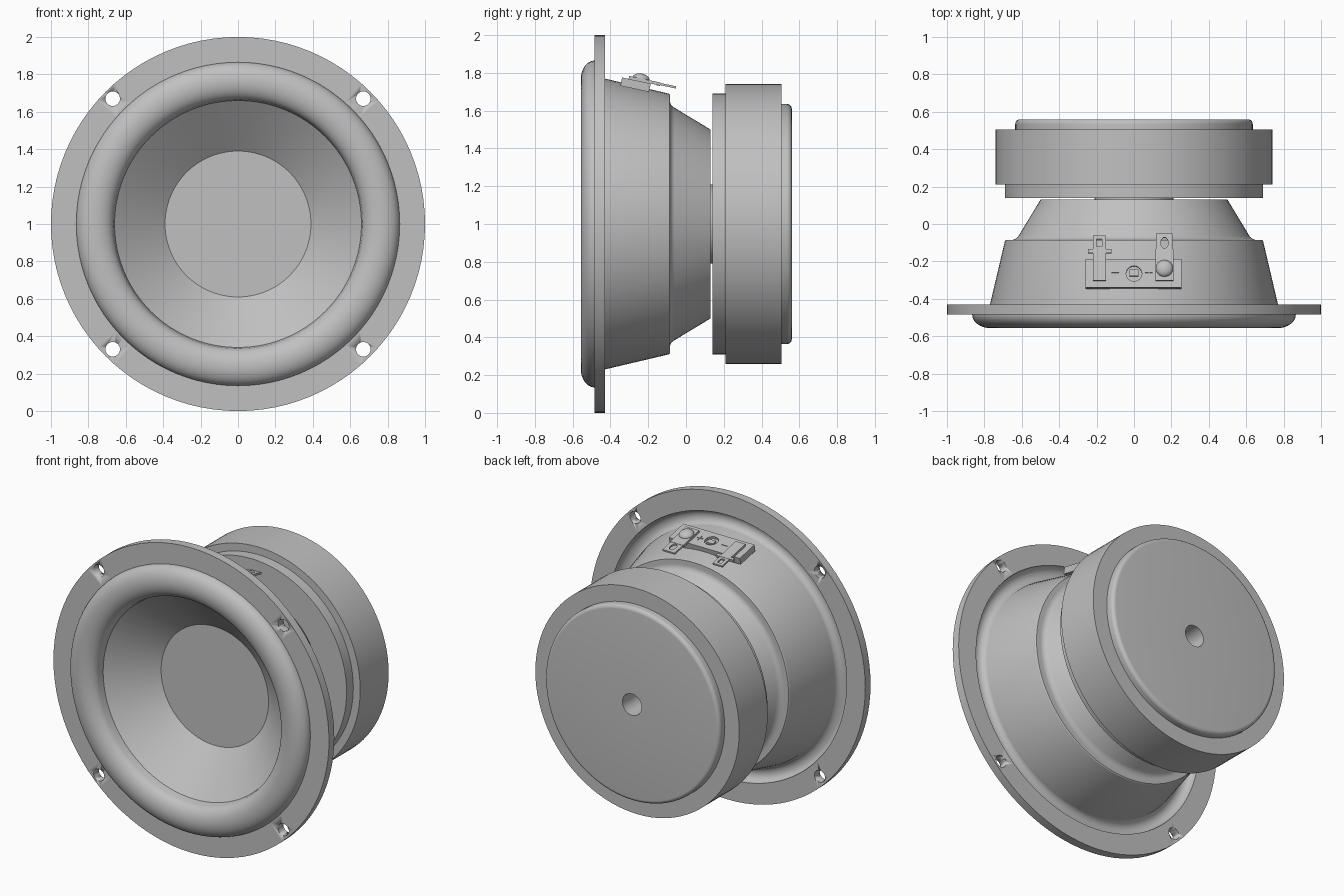
import bpy, bmesh, math
from mathutils import Matrix, Vector

if "Cube" in bpy.data.objects:
    bpy.data.objects.remove(bpy.data.objects["Cube"])

GREY = (0.53, 0.53, 0.53, 1)
mat = bpy.data.materials.new("plain grey")
mat.use_nodes = True
mat.diffuse_color = GREY
mat.node_tree.nodes["Principled BSDF"].inputs["Base Color"].default_value = GREY
SEG = 96


def finish(name, bm, smooth=True):
    bmesh.ops.remove_doubles(bm, verts=bm.verts, dist=1e-5)
    bmesh.ops.recalc_face_normals(bm, faces=bm.faces)
    me = bpy.data.meshes.new(name)
    bm.to_mesh(me)
    bm.free()
    me.materials.append(mat)
    ob = bpy.data.objects.new(name, me)
    bpy.context.collection.objects.link(ob)
    if smooth:
        select(ob)
        bpy.ops.object.shade_smooth_by_angle(angle=math.radians(28))
    return ob


def select(ob):
    bpy.ops.object.select_all(action='DESELECT')
    ob.select_set(True)
    bpy.context.view_layer.objects.active = ob


def lathe(name, profile, closed=False):
    """Spin (radius, y) points about the speaker axis."""
    bm = bmesh.new()
    vs = [bm.verts.new((r, y, 1)) for r, y in profile]
    pairs = list(zip(vs, vs[1:])) + ([(vs[-1], vs[0])] if closed else [])
    edges = [bm.edges.new(p) for p in pairs]
    bmesh.ops.spin(bm, geom=vs + edges, cent=(0, 0, 1), axis=(0, 1, 0),
                   angle=math.tau, steps=SEG)
    return finish(name, bm)


def arc(cr, cy, a, b, start, end, n):
    """Elliptical arc in (radius, y), angles in degrees."""
    pts = []
    for i in range(n + 1):
        t = math.radians(start + (end - start) * i / n)
        pts.append((cr + a * math.cos(t), cy + b * math.sin(t)))
    return pts


def cut(target, cutters):
    for c in cutters:
        c.hide_render = True
        mod = target.modifiers.new("cut", 'BOOLEAN')
        mod.operation = 'DIFFERENCE'
        mod.object = c
        select(target)
        bpy.ops.object.modifier_apply(modifier=mod.name)
        bpy.data.objects.remove(c)


def cylinder(name, matrix, r, depth, r2=None, seg=32):
    bm = bmesh.new()
    bmesh.ops.create_cone(bm, cap_ends=True, segments=seg, radius1=r,
                          radius2=r if r2 is None else r2, depth=depth, matrix=matrix)
    return finish(name, bm)


# Mounting flange with four screw holes
flange = lathe("mounting_flange", [(1, -.485), (1, -.43), (.865, -.43), (.865, -.485)], True)
cut(flange, [cylinder("hole_cutter", Matrix.Translation((sx * .67, -.46, 1 + sz * .67))
                      @ Matrix.Rotation(math.pi / 2, 4, 'X'), .039, .3)
             for sx in (-1, 1) for sz in (-1, 1)])

# Rolled surround, cone and flat dust cap
lathe("surround", arc(.765, -.485, .1, .072, 0, -168, 24) + [(.66, -.455)])
lathe("cone", [(.66, -.455), (.39, -.24)])
lathe("dust_cap", [(.39, -.24), (0, -.24)])

# Basket: rear groove, tapered wall, step with fillet, lower taper, neck
lathe("basket", [(.866, -.43)] + arc(.8175, -.435, .0475, .042, 0, -180, 14)
      + [(.77, -.43), (.69, -.09), (.685, -.085)]
      + arc(.655, -.04, .045, .045, -90, -155, 8)
      + [(.5, .13), (0, .13)])
lathe("basket_neck", [(.21, .125), (.21, .145)])

# Motor: front plate, magnet ring, rounded back plate with centre vent
lathe("front_plate", [(0, .14), (.69, .14), (.69, .212), (0, .212)])
lathe("magnet", [(.07, .21), (.74, .21), (.74, .505), (.07, .505)], True)
lathe("back_plate", [(.07, .505), (.635, .505)]
      + arc(.61, .535, .025, .025, 0, 90, 6) + [(.07, .56)], True)

# Terminal strip, in a frame lying along the sloped basket wall
FRAME = (Matrix.Translation((0, -.265, 1.76))
         @ Matrix.Rotation(math.radians(-12), 4, 'X'))


def block(name, x0, x1, y0, y1, z0, z1):
    size = Vector((x1 - x0, y1 - y0, z1 - z0))
    mid = Vector((x0 + x1, y0 + y1, z0 + z1)) / 2
    bm = bmesh.new()
    bmesh.ops.create_cube(bm, size=1, matrix=FRAME @ Matrix.Translation(mid)
                          @ Matrix.Diagonal((*size, 1)))
    return finish(name, bm, False)


def at(x, y, z):
    return FRAME @ Matrix.Translation((x, y, z))


plate = block("terminal_plate", -.26, .255, -.075, .08, -.045, 0)
cut(plate, [cylinder("recess_cutter", at(0, 0, 0), .042, .03)])
block("recess_block", -.024, .024, -.012, .022, -.02, -.002)
block("negative_mark", -.12, -.08, .004, .01, -.002, .004)
block("positive_mark", .06, .1, .004, .01, -.002, .004)
block("positive_mark_bar", .077, .083, -.013, .027, -.002, .004)

# Solder tabs with eyelets
small = block("small_tab", -.22, -.15, -.04, .115, 0, .016)
block("small_tab_crossbar", -.245, -.12, .11, .13, -.002, .016)
tip = block("small_tab_tip", -.22, -.15, .13, .205, .002, .014)
cut(tip, [block("slot_cutter", -.2, -.17, .145, .185, -.05, .05)])
large = block("large_tab", .115, .21, -.04, .13, 0, .016)
large_tip = block("large_tab_tip", .118, .207, .13, .215, .002, .014)
cut(large_tip, [cylinder("eyelet_cutter", at(.163, .165, 0) @ Matrix.Diagonal((1, 1.5, 1, 1)),
                         .02, .1)])

# Domed rivet on the large tab
bm = bmesh.new()
bmesh.ops.create_uvsphere(bm, u_segments=32, v_segments=16, radius=1,
                          matrix=at(.163, .025, .014) @ Matrix.Diagonal((.046, .046, .028, 1)))
finish("tab_rivet", bm)
